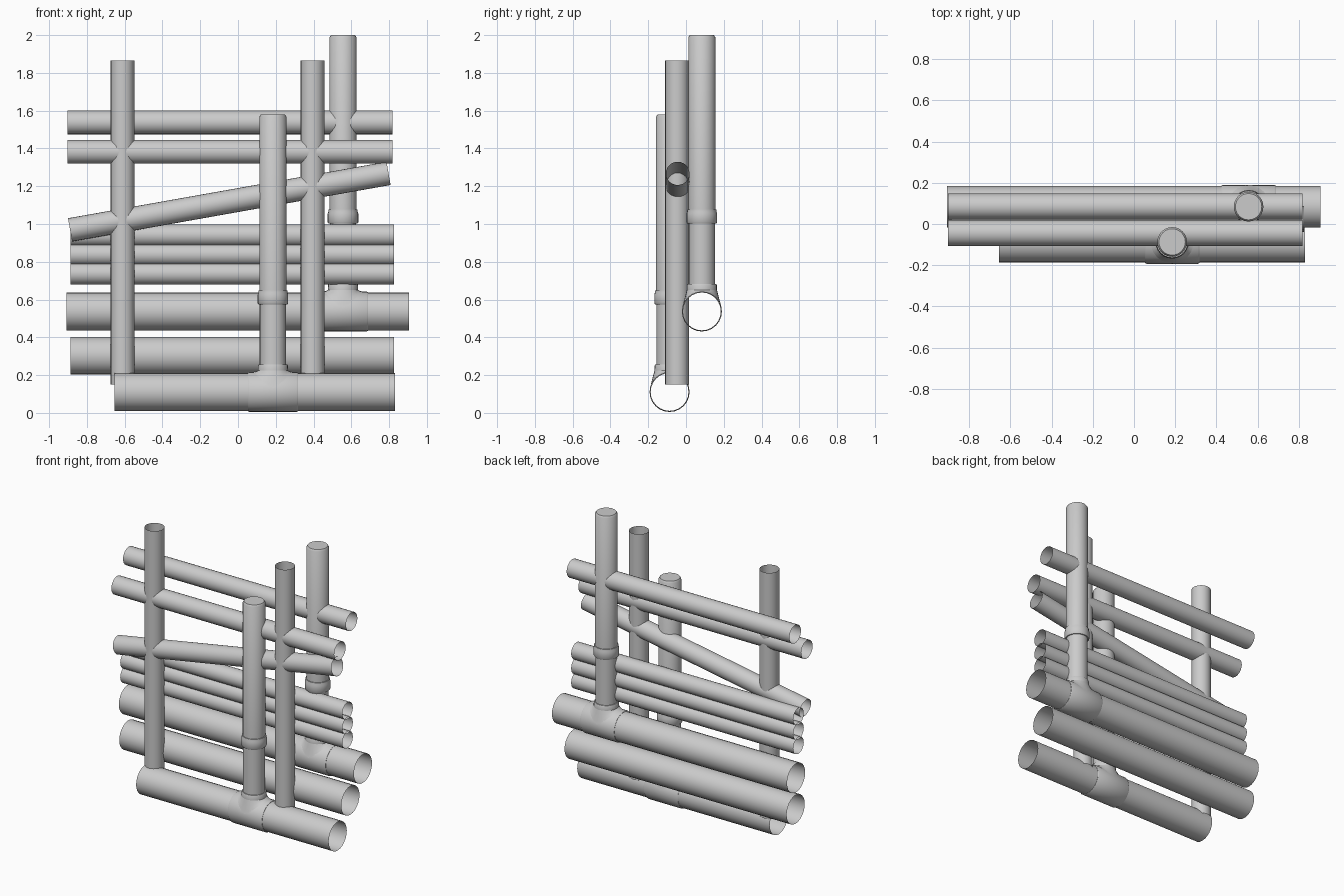
import bpy, bmesh, math
from mathutils import Vector

if "Cube" in bpy.data.objects:
    bpy.data.objects.remove(bpy.data.objects["Cube"])

SIDES = 24


def finish(name, bm):
    bmesh.ops.recalc_face_normals(bm, faces=bm.faces)
    mesh = bpy.data.meshes.new(name)
    bm.to_mesh(mesh)
    bm.free()
    ob = bpy.data.objects.new(name, mesh)
    bpy.context.collection.objects.link(ob)
    bpy.ops.object.select_all(action='DESELECT')
    ob.select_set(True)
    bpy.context.view_layer.objects.active = ob
    bpy.ops.object.shade_smooth_by_angle(angle=math.radians(35))
    return ob


def skin(name, rings, cap=False):
    """Join rings of points into a tube, optionally closing the last ring."""
    bm = bmesh.new()
    loops = [[bm.verts.new(p) for p in ring] for ring in rings]
    for a, b in zip(loops, loops[1:]):
        for i in range(SIDES):
            j = (i + 1) % SIDES
            bm.faces.new((a[i], a[j], b[j], b[i]))
    if cap:
        bm.faces.new(loops[-1])
    return finish(name, bm)


def lathe(name, origin, axis, profile, cap=False):
    """Turn (distance, radius) pairs about an axis."""
    axis = Vector(axis).normalized()
    u = axis.cross(Vector((0, 1, 0))).normalized()
    v = axis.cross(u)
    rings = []
    for d, r in profile:
        c = Vector(origin) + axis * d
        rings.append([c + r * (u * math.cos(t) + v * math.sin(t))
                      for t in (2 * math.pi * i / SIDES for i in range(SIDES))])
    return skin(name, rings, cap)


def pipe(name, p, q, r):
    d = Vector(q) - Vector(p)
    return lathe(name, p, d, [(0, r), (d.length, r)])


def tee_stack(name, x, y, z, x0, x1, joint, top):
    """Thick pipe with a tee fitting, riser, coupling and capped upper pipe."""
    R, half = 0.106, 0.132
    pipe(name + "_main_pipe", (x0, y, z), (x1, y, z), 0.1)
    lathe(name + "_tee_sleeve", (x, y, z), (1, 0, 0),
          [(-half, 0.1), (-half, 0.102), (-half + 0.007, R),
           (half - 0.007, R), (half, 0.102), (half, 0.1)])
    # saddle-shaped branch, blended from the sleeve up to the neck
    rings = []
    for r, f in ((0.104, 0), (0.092, 0.3), (0.083, 0.7), (0.08, 1)):
        ring = []
        for i in range(SIDES):
            t = 2 * math.pi * i / SIDES
            s = 0.104 * math.sin(t)
            base = math.sqrt(max(R * R - s * s, 0))
            h = base + (0.113 - base) * f
            rr = r
            if f:  # the side walls taper straight down to the sleeve
                k = abs(math.sin(t))
                rr = r * (1 - k) + (0.104 - 0.024 * f) * k
            ring.append((x + rr * math.cos(t), y + rr * math.sin(t), z + h))
        rings.append(ring)
    skin(name + "_tee_branch", rings)
    lathe(name + "_tee_neck", (x, y, z), (0, 0, 1),
          [(0.113, 0.08), (0.14, 0.079), (0.146, 0.076), (0.146, 0.069)])
    pipe(name + "_riser", (x, y, z + 0.12), (x, y, joint), 0.07)
    lathe(name + "_coupling", (x, y, joint), (0, 0, 1),
          [(-0.035, 0.07), (-0.035, 0.077), (-0.029, 0.081), (0.016, 0.081),
           (0.026, 0.078), (0.038, 0.077), (0.038, 0.072)])
    lathe(name + "_upper_pipe", (x, y, 0), (0, 0, 1),
          [(joint, 0.072), (top - 0.012, 0.072), (top, 0.064)], cap=True)


# Two drain stacks on thick horizontal pipes
tee_stack("front_stack", 0.185, -0.087, 0.111, -0.655, 0.83, 0.61, 1.58)
tee_stack("rear_stack", 0.556, 0.084, 0.537, -0.908, 0.905, 1.038, 2.0)

# Lower thick pipe
pipe("lower_thick_pipe", (-0.888, 0.06, 0.303), (0.825, 0.06, 0.303), 0.1)

# Bundle of three thin pipes
for i, z in enumerate((0.737, 0.838, 0.94)):
    pipe(f"thin_pipe_{i + 1}", (-0.888, 0.029, z), (0.825, 0.029, z), 0.058)

# Upper rails and the sloping pipe
pipe("top_rear_rail", (-0.902, 0.085, 1.538), (0.817, 0.085, 1.538), 0.063)
pipe("top_front_rail", (-0.902, -0.044, 1.382), (0.817, -0.044, 1.382), 0.063)
pipe("sloping_pipe", (-0.889, -0.044, 0.969), (0.797, -0.044, 1.268), 0.0625)

# Open upright pipes
for side, x in (("left", -0.611), ("right", 0.395)):
    pipe(side + "_upright", (x, -0.047, 0.15), (x, -0.047, 1.865), 0.063)
